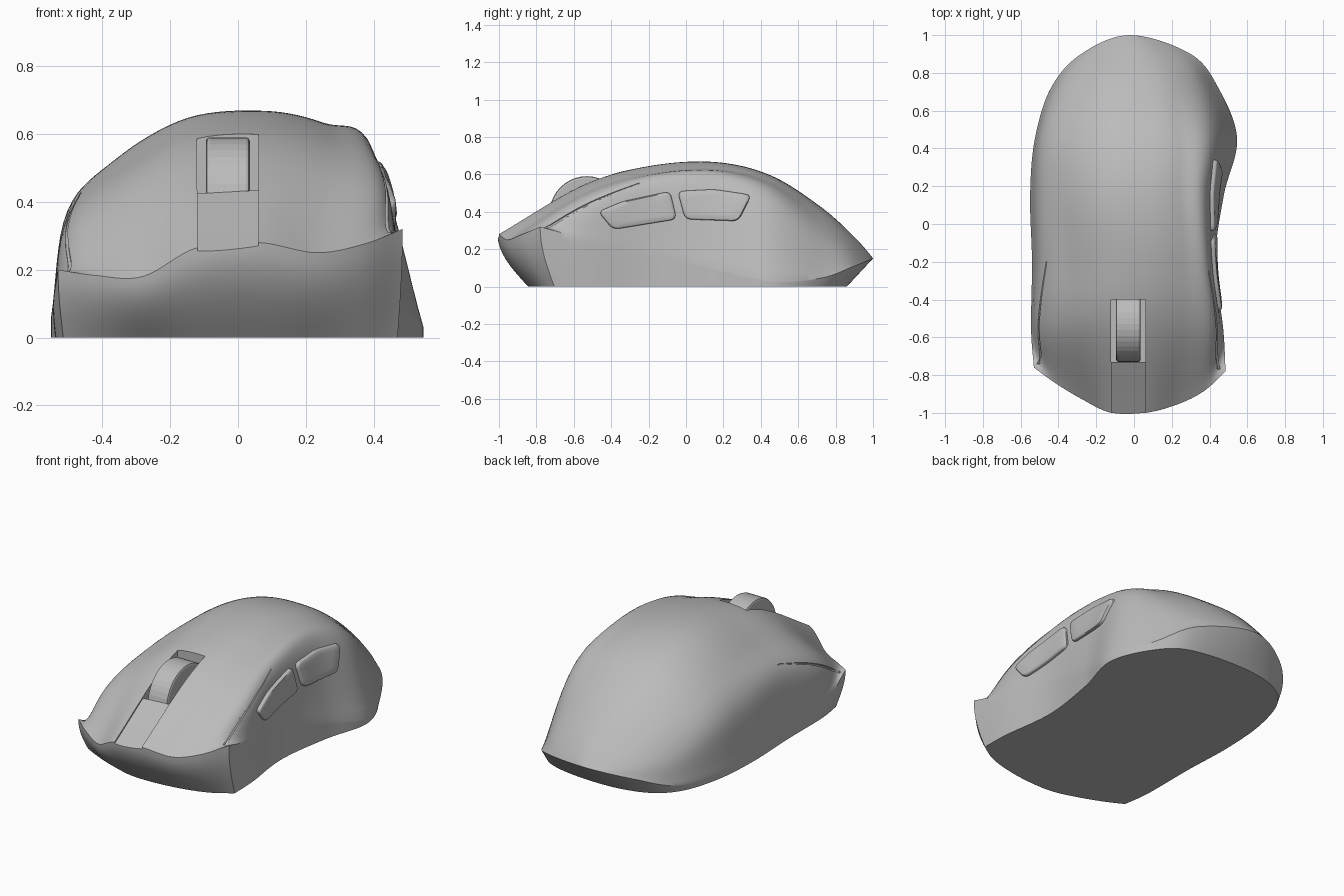
import bpy, bmesh, math
from mathutils import Vector
from mathutils.bvhtree import BVHTree

cube = bpy.data.objects.get("Cube")
if cube:
    bpy.data.objects.remove(cube)

grey = bpy.data.materials.new("matte_grey")
grey.use_nodes = True
grey.diffuse_color = (0.5, 0.5, 0.5, 1)
grey.node_tree.nodes["Principled BSDF"].inputs["Base Color"].default_value = grey.diffuse_color


def make_object(name, bm):
    bmesh.ops.recalc_face_normals(bm, faces=bm.faces)
    mesh = bpy.data.meshes.new(name)
    bm.to_mesh(mesh)
    bm.free()
    mesh.materials.append(grey)
    obj = bpy.data.objects.new(name, mesh)
    bpy.context.collection.objects.link(obj)
    return obj


def select_only(obj):
    bpy.ops.object.select_all(action='DESELECT')
    obj.select_set(True)
    bpy.context.view_layer.objects.active = obj


def smooth(obj, degrees=30):
    select_only(obj)
    bpy.ops.object.shade_smooth_by_angle(angle=math.radians(degrees))


def spline(points, steps, after=None):
    """Smooth curve through the points, with an optional ghost point after the end."""
    p = [2 * points[0] - points[1]] + points + [after or 2 * points[-1] - points[-2]]
    out = []
    for i in range(1, len(points)):
        m0, m1 = (p[i + 1] - p[i - 1]) / 2, (p[i + 2] - p[i]) / 2
        for k in range(steps):
            t = k / steps
            out.append(p[i] * (2*t**3 - 3*t**2 + 1) + m0 * (t**3 - 2*t**2 + t)
                       + p[i + 1] * (3*t**2 - 2*t**3) + m1 * (t**3 - t**2))
    return out + [points[-1].copy()]


# Cross-sections of the shell: y position, then x and z from its right rim to its left rim
sections = [
    (-0.55, (-.545, -.50, -.33, -.13, .08, .27, .425, .472), (.10, .31, .43, .53, .54, .50, .45, .26)),
    (-0.20, (-.54, -.495, -.34, -.14, .08, .27, .40, .43), (.08, .38, .51, .62, .643, .605, .545, .20)),
    (0.15, (-.55, -.505, -.36, -.15, .08, .25, .39, .475), (.06, .36, .525, .645, .665, .63, .555, .10)),
    (0.45, (-.525, -.49, -.36, -.15, .07, .24, .415, .546), (.04, .30, .46, .575, .595, .565, .46, .03)),
    (0.72, (-.44, -.40, -.30, -.13, .05, .20, .35, .447), (.045, .20, .32, .41, .425, .39, .27, .045)),
    (0.90, (-.28, -.24, -.17, -.07, .03, .13, .23, .30), (.11, .165, .215, .255, .265, .24, .18, .11)),
]
front_x = (-.53, -.42, -.28, -.12, .06, .23, .37, .485)
front_y = (-.76, -.84, -.925, -1, -1, -.955, -.885, -.78)
front_z = (.2, .183, .18, .265, .28, .25, .275, .32)
tip = Vector((-.02, 1, .15))

stations = [[Vector(c) for c in zip(front_x, front_y, front_z)]]
stations += [[Vector((x, y, z)) for x, z in zip(xs, zs)] for y, xs, zs in sections]
rows = [spline(s, 8) for s in stations]
rows.append([tip.copy() for _ in rows[0]])
rails = [spline([r[i] for r in rows], 10, after=rows[-2][-1 - i]) for i in range(len(rows[0]))]


# Body: domed shell, then a wall from the rim down to the flat base
def base_point(p):
    x, y = p.x, p.y
    if y < 0:
        return Vector((x * (1 - 0.05 * abs(y) ** 2), y + 0.16 * abs(y) ** 3, 0))
    return Vector((x * (1 - 0.14 * y ** 8), y - 0.14 * y ** 6, 0))


bm = bmesh.new()
nu, nv = len(rails), len(rails[0])
end = bm.verts.new(tip)
grid = [[bm.verts.new(rails[i][j]) for i in range(nu)] for j in range(nv - 1)] + [[end] * nu]
for a, b in zip(grid, grid[1:]):
    for i in range(nu - 1):
        corners = [a[i], a[i + 1], b[i + 1], b[i]]
        bm.faces.new(corners if b[i] is not end else corners[:3])

loop = grid[0] + [r[-1] for r in grid[1:-1]] + [end] + [r[0] for r in grid[-2:0:-1]]
rim = [v.co.copy() for v in loop]
wall_steps = 8
previous = loop
for k in range(wall_steps - 1, -1, -1):
    t = k / wall_steps
    ring = []
    for p in rim:
        low = base_point(p)
        q = low.lerp(p, math.sin(t * math.pi / 2) if p.y < 0 else t)
        q.z = p.z * t
        ring.append(bm.verts.new(q))
    for i in range(len(ring)):
        n = (i + 1) % len(ring)
        bm.faces.new([previous[i], previous[n], ring[n], ring[i]])
    previous = ring
bm.faces.new(previous)
bmesh.ops.recalc_face_normals(bm, faces=bm.faces)
surface = BVHTree.FromBMesh(bm)
body = make_object("body_shell", bm)


def cut(cutter):
    cutter.hide_render = True
    mod = body.modifiers.new("cut", 'BOOLEAN')
    mod.operation, mod.solver, mod.object = 'DIFFERENCE', 'EXACT', cutter
    select_only(body)
    bpy.ops.object.modifier_apply(modifier=mod.name)
    bpy.data.objects.remove(cutter)


# Shallow channel from the wheel to the front edge
left_x, right_x = -0.12, 0.06
bm = bmesh.new()
previous = None
for k in range(13):
    y = -0.99 + 0.28 * k / 12
    heights = [surface.ray_cast(Vector((x, y, 3)), Vector((0, 0, -1)))[0].z - 0.01 for x in (left_x, right_x)]
    if k == 0:
        y, heights = -1.03, [h - 0.025 for h in heights]
    ring = [bm.verts.new(c) for c in ((left_x, y, heights[0]), (right_x, y, heights[1]),
                                      (right_x, y, 0.8), (left_x, y, 0.8))]
    if previous:
        for i in range(4):
            n = (i + 1) % 4
            bm.faces.new([previous[i], previous[n], ring[n], ring[i]])
    else:
        bm.faces.new(ring)
    previous = ring
bm.faces.new(previous)
cut(make_object("channel_cutter", bm))

# Wheel well
bm = bmesh.new()
bmesh.ops.create_cube(bm, size=1)
for v in bm.verts:
    v.co = Vector((v.co.x * 0.182 - 0.03, v.co.y * 0.33 - 0.565, v.co.z * 0.5 + 0.58))
cut(make_object("well_cutter", bm))


# Tapered grooves beside the main buttons
def groove(points):
    path = spline([Vector(p) for p in points], 6)
    curve = bpy.data.curves.new("groove", 'CURVE')
    curve.dimensions, curve.bevel_depth, curve.bevel_resolution = '3D', 0.009, 1
    curve.use_fill_caps = True
    line = curve.splines.new('POLY')
    line.points.add(len(path) - 1)
    for i, p in enumerate(path):
        line.points[i].co = (*surface.find_nearest(p)[0], 1)
        line.points[i].radius = 1 - 0.7 * i / len(path)
    obj = bpy.data.objects.new("groove", curve)
    bpy.context.collection.objects.link(obj)
    select_only(obj)
    bpy.ops.object.convert(target='MESH')
    cut(bpy.context.view_layer.objects.active)


groove([(-.51, -.74, .2), (-.49, -.47, .33), (-.465, -.2, .43)])
groove([(.45, -.77, .31), (.43, -.5, .45), (.4, -.25, .555)])
smooth(body)


# Thumb buttons: rounded outlines laid onto the left flank
def thumb_button(name, corners, radius=0.035):
    corners = [Vector(c) for c in corners]
    outline = []
    for i, c in enumerate(corners):
        ends = [c + (o - c).normalized() * radius for o in (corners[i - 1], corners[(i + 1) % len(corners)])]
        for k in range(6):
            t = k / 5
            outline.append(ends[0].lerp(c, t).lerp(c.lerp(ends[1], t), t))
        following = corners[(i + 1) % len(corners)]
        start, stop = ends[1], following + (c - following).normalized() * radius
        outline += [start.lerp(stop, k / 6) for k in range(1, 6)]
    middle = sum(outline, Vector((0, 0))) / len(outline)

    def place(bm, p, lift):
        hit = surface.ray_cast(Vector((3, p.x, p.y)), Vector((-1, 0, 0)))[0]
        return bm.verts.new((hit.x + lift, p.x, p.y))

    bm = bmesh.new()
    previous = None
    for scale, lift in ((1, -0.03), (1, 0.01), (0.97, 0.017), (0.92, 0.02), (0.6, 0.02), (0.3, 0.02)):
        ring = [place(bm, middle.lerp(p, scale), lift) for p in outline]
        if previous:
            for i in range(len(ring)):
                n = (i + 1) % len(ring)
                bm.faces.new([previous[i], previous[n], ring[n], ring[i]])
        previous = ring
    top = place(bm, middle, 0.02)
    for i in range(len(previous)):
        bm.faces.new([previous[i], previous[(i + 1) % len(previous)], top])
    smooth(make_object(name, bm), 40)


thumb_button("front_thumb_button", [(-.47, .40), (-.34, .455), (-.085, .51), (-.05, .36), (-.39, .305)])
thumb_button("rear_thumb_button", [(-.045, .51), (.15, .52), (.35, .49), (.28, .35), (-.005, .36)])

# Scroll wheel
bm = bmesh.new()
bmesh.ops.create_cone(bm, cap_ends=True, segments=40, radius1=0.2, radius2=0.2, depth=0.13)
rims = [e for e in bm.edges if any(len(f.verts) > 4 for f in e.link_faces)]
bmesh.ops.bevel(bm, geom=rims, offset=0.012, segments=2, affect='EDGES', profile=0.5)
wheel = make_object("scroll_wheel", bm)
wheel.rotation_euler = (0, math.pi / 2, 0)
wheel.location = (-0.03, -0.53, 0.39)
